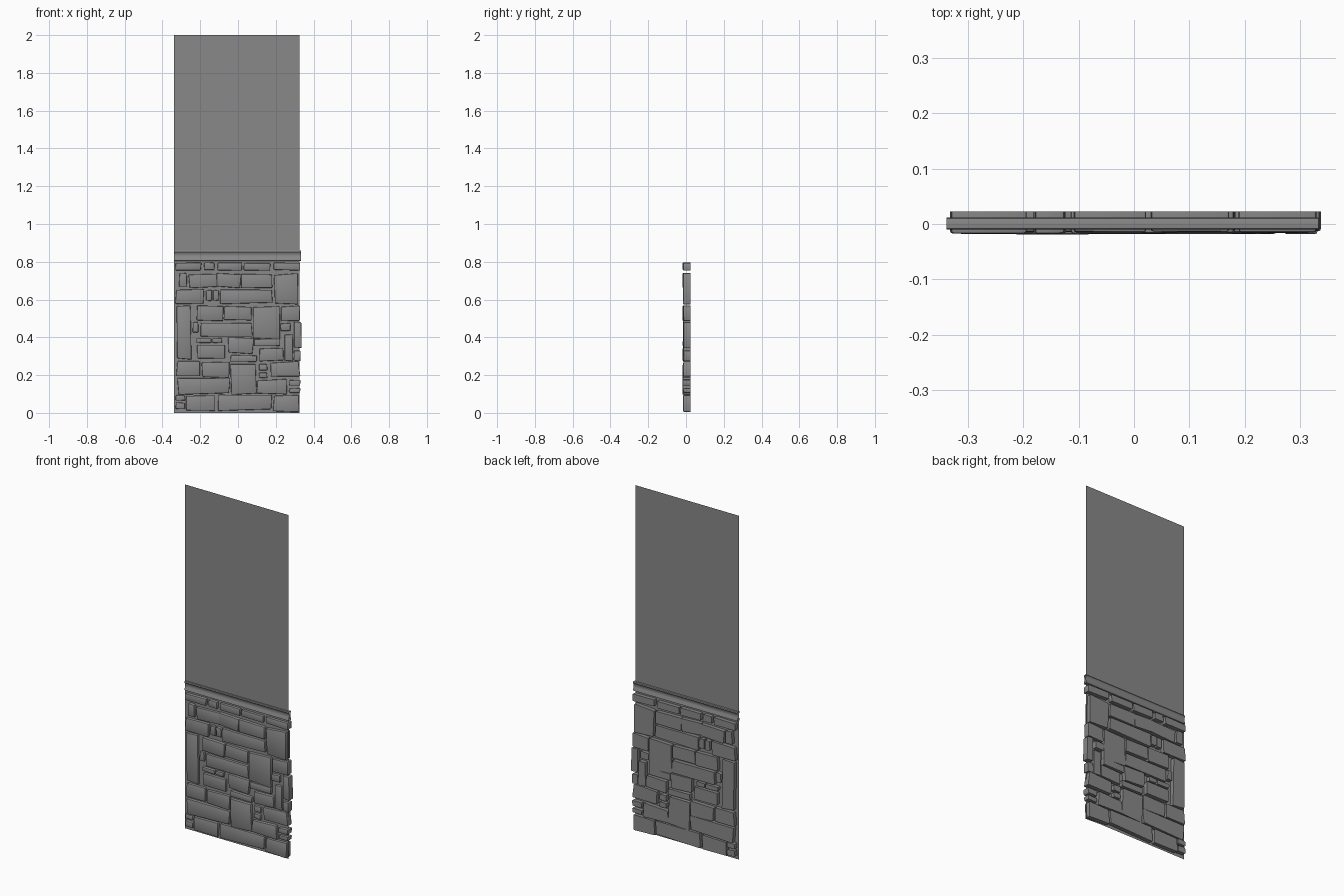
import bpy
import bmesh
import random

random.seed(4)

# Remove the default object
if "Cube" in bpy.data.objects:
    bpy.data.objects.remove(bpy.data.objects["Cube"], do_unlink=True)

# Single grey material
grey = bpy.data.materials.new("stone_grey")
grey.use_nodes = True
colour = (0.25, 0.25, 0.25, 1.0)
grey.diffuse_color = colour
grey.node_tree.nodes["Principled BSDF"].inputs["Base Color"].default_value = colour

LEFT_EDGE, RIGHT_EDGE = -0.34, 0.325
STONE_FRONT, STONE_BACK = -0.017, 0.023


def finish(name, bm, smooth_angle=None):
    """Turn a bmesh into a named, coloured object."""
    mesh = bpy.data.meshes.new(name)
    bm.to_mesh(mesh)
    bm.free()
    mesh.materials.append(grey)
    obj = bpy.data.objects.new(name, mesh)
    bpy.context.collection.objects.link(obj)
    if smooth_angle:
        bpy.ops.object.select_all(action="DESELECT")
        obj.select_set(True)
        bpy.context.view_layer.objects.active = obj
        bpy.ops.object.shade_smooth_by_angle(angle=smooth_angle)
    return obj


def wall_panel():
    """Thin sheet running the full height behind the stones."""
    bm = bmesh.new()
    corners = [(LEFT_EDGE, 0), (RIGHT_EDGE, 0), (RIGHT_EDGE, 2), (LEFT_EDGE, 2)]
    bm.faces.new([bm.verts.new((x, 0, z)) for x, z in corners])
    finish("wall_panel", bm)


def rail_moulding():
    """Open-ended moulding, the same shape on the front and the back."""
    half = [(0.002, 0.86), (0.009, 0.859), (0.011, 0.853), (0.007, 0.847),
            (0.004, 0.838), (0.005, 0.826), (0.010, 0.816), (0.011, 0.808),
            (0.002, 0.805)]
    profile = [(-y, z) for y, z in half]
    profile += [(y, z) for y, z in reversed(half)]
    bm = bmesh.new()
    ends = [[bm.verts.new((x, y + 0.001, z)) for y, z in profile]
            for x in (-0.338, 0.333)]
    count = len(profile)
    for i in range(count):
        j = (i + 1) % count
        bm.faces.new((ends[0][i], ends[0][j], ends[1][j], ends[1][i]))
    bmesh.ops.recalc_face_normals(bm, faces=bm.faces)
    finish("rail_moulding", bm, 0.6)


def add_stone(bm, left, right, bottom, top):
    """One slightly uneven block with a worn front edge."""
    wobble = min(0.006, 0.07 * min(right - left, top - bottom))
    front, back = [], []
    depth = STONE_FRONT + random.uniform(-0.002, 0.003)
    for x, z in ((left, bottom), (right, bottom), (right, top), (left, top)):
        x += random.uniform(-wobble, wobble)
        z += random.uniform(-wobble, wobble)
        front.append(bm.verts.new((x, depth + random.uniform(0, 0.002), z)))
        back.append(bm.verts.new((x, STONE_BACK, z)))
    face = bm.faces.new(front)
    bm.faces.new(list(reversed(back)))
    for i in range(4):
        j = (i + 1) % 4
        bm.faces.new((front[j], front[i], back[i], back[j]))
    edges = list(face.edges)
    edges += [bm.edges.get((front[i], back[i])) for i in range(4)]
    bmesh.ops.bevel(bm, geom=edges, offset=0.005, segments=2, profile=0.5,
                    affect="EDGES", clamp_overlap=True)


def stone_group(name, rows):
    """Rows hold bottom, top and the (left, right) spans, in hundredths."""
    bm = bmesh.new()
    for bottom, top, spans in rows:
        for left, right in spans:
            add_stone(bm, left / 100, right / 100, bottom / 100, top / 100)
    bmesh.ops.recalc_face_normals(bm, faces=bm.faces)
    finish(name, bm, 0.7)


wall_panel()
rail_moulding()

# Narrow capping course and the blocks just below it
stone_group("capping_stones", [
    (75.5, 79.5, [(-33, -19.5), (-18, -12.5), (-11, 2), (3, 17), (19, 33)]),
])
stone_group("upper_stones", [
    (67, 74, [(-31, -27)]),
    (66.5, 73.5, [(-26, -11.5), (-11, 1.5), (2, 18)]),
    (58, 73.5, [(19, 32)]),
    (58, 65, [(-33, -18), (-9.5, 18)]),
    (59.5, 65, [(-17, -14), (-13, -10)]),
])

# Mixed middle courses with upright blocks
stone_group("middle_stones", [
    (28.5, 56.5, [(-32.5, -25)]),
    (49, 56.5, [(-22, -8), (-7.5, 7.5), (22.5, 33)]),
    (39.5, 56.5, [(8, 22)]),
    (42.5, 48, [(-24, -21)]),
    (40.5, 48, [(-20, 7.5)]),
    (43.5, 47.5, [(22.5, 28)]),
    (34.5, 48, [(29.5, 33.5)]),
    (27.5, 41.5, [(24.5, 29)]),
])
stone_group("lower_middle_stones", [
    (37, 39.5, [(-22, -14), (-13.5, -8.5)]),
    (31.5, 40, [(-5.5, 8)]),
    (35.5, 39, [(8.5, 22.5)]),
    (28.5, 36, [(-22, -7)]),
    (27.5, 34.5, [(11, 24)]),
    (27, 30.5, [(-4, 10)]),
    (27.5, 33, [(29.5, 33)]),
])

# Lower courses and footing
stone_group("lower_stones", [
    (19, 27, [(-32.5, -20), (-19, -4.5), (17, 32.5)]),
    (10, 26, [(-3.5, 9.5)]),
    (22.5, 26, [(11, 15.5)]),
    (18.5, 21.5, [(11, 15.5)]),
    (10, 18.5, [(-32, -4.5)]),
    (10, 17.5, [(10, 25.5)]),
    (14.5, 17.5, [(27, 33)]),
    (10.5, 13, [(27, 33)]),
])
stone_group("footing_stones", [
    (6.5, 9.5, [(-33, -28)]),
    (2, 5.5, [(-33, -28)]),
    (1.5, 9.5, [(-27, -12), (-10.5, 17.5)]),
    (1, 9.5, [(19, 32.5)]),
])
